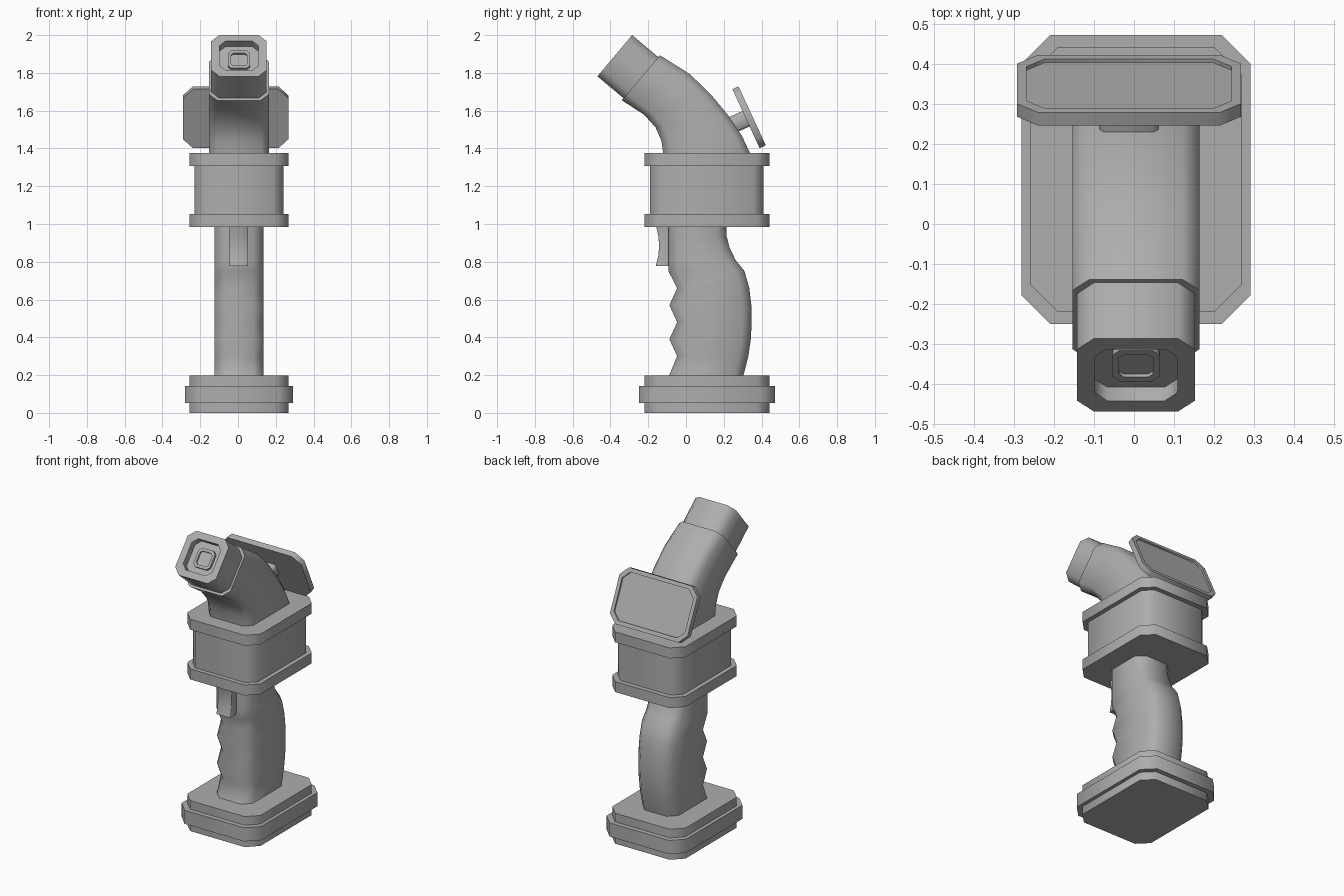
import bpy, bmesh, math

if "Cube" in bpy.data.objects:
    bpy.data.objects.remove(bpy.data.objects["Cube"])

CX = 0.005  # shared centre line of the body

# Dark grey plastic
grey = bpy.data.materials.new("dark_grey")
grey.diffuse_color = (0.42, 0.42, 0.42, 1)
grey.use_nodes = True
grey.node_tree.nodes["Principled BSDF"].inputs["Base Color"].default_value = grey.diffuse_color


def loft(name, rings, x0=CX, angle=50):
    """Skin chamfered rectangles; ring = (front (y,z), back (y,z), width, chamfer)."""
    bm = bmesh.new()
    loops = []
    for a, b, w, c in rings:
        length = math.dist(a, b)
        dy, dz = (b[0] - a[0]) / length, (b[1] - a[1]) / length
        h = w / 2
        outline = [(-h, c), (-h + c, 0), (h - c, 0), (h, c),
                   (h, length - c), (h - c, length), (-h + c, length), (-h, length - c)]
        loops.append([bm.verts.new((x0 + x, a[0] + dy * t, a[1] + dz * t)) for x, t in outline])
    for p, q in zip(loops, loops[1:]):
        for i in range(8):
            j = (i + 1) % 8
            bm.faces.new((p[i], p[j], q[j], q[i]))
    bm.faces.new(loops[0])
    bm.faces.new(loops[-1])
    finish(name, bm, angle)


def finish(name, bm, angle):
    bmesh.ops.recalc_face_normals(bm, faces=bm.faces)
    mesh = bpy.data.meshes.new(name)
    bm.to_mesh(mesh)
    bm.free()
    mesh.materials.append(grey)
    ob = bpy.data.objects.new(name, mesh)
    bpy.context.collection.objects.link(ob)
    bpy.ops.object.select_all(action='DESELECT')
    ob.select_set(True)
    bpy.context.view_layer.objects.active = ob
    bpy.ops.object.shade_smooth_by_angle(angle=math.radians(angle))


def stack(name, levels, x0=CX):
    """Horizontal stepped block; level = (z, y front, y back, width, chamfer)."""
    loft(name, [((y0, z), (y1, z), w, c) for z, y0, y1, w, c in levels], x0)


def along(name, centre, axis, levels, x0=CX):
    """Block along a tilted axis; level = (distance, width, height, chamfer)."""
    ay, az = axis
    uy, uz = (az, -ay) if ay < 0 else (-az, ay)
    rings = []
    for d, w, h, c in levels:
        y, z = centre[0] + ay * d, centre[1] + az * d
        rings.append(((y - uy * h / 2, z - uz * h / 2), (y + uy * h / 2, z + uz * h / 2), w, c))
    loft(name, rings, x0)


# Battery base with a wider middle band
small = (-0.219, 0.441, 0.526, 0.067)
wide = (-0.25, 0.472, 0.571, 0.072)
body = (-0.19, 0.41, 0.47, 0.055)
stack("battery_base", [(0, *small), (0.053, *small), (0.053, *wide),
                       (0.142, *wide), (0.142, *small), (0.198, *small)])

# Motor housing with two flanges
stack("housing", [(0.985, *small), (1.053, *small), (1.053, *body),
                  (1.308, *body), (1.308, *small), (1.376, *small)])

# Handle with finger grooves
grip = [(0.19, -0.093, 0.302), (0.3, -0.047, 0.33), (0.39, -0.088, 0.343),
        (0.48, -0.047, 0.348), (0.57, -0.088, 0.346), (0.66, -0.047, 0.335),
        (0.75, -0.093, 0.31), (0.81, -0.093, 0.262), (0.877, -0.093, 0.23),
        (0.935, -0.093, 0.215), (0.995, -0.093, 0.213)]
stack("handle", [(z, f, b, 0.258, 0.05) for z, f, b in grip])

# Trigger with a concave front
stack("trigger", [(z, y, -0.07, 0.098, 0.001) for z, y in
                  [(0.777, -0.16), (0.83, -0.147), (0.885, -0.142), (0.94, -0.147), (0.995, -0.16)]])

# Curved neck
neck = [((-0.12, 1.37), (0.341, 1.37)), ((-0.13, 1.44), (0.297, 1.465)),
        ((-0.16, 1.51), (0.222, 1.577)), ((-0.22, 1.577), (0.13, 1.688)),
        ((-0.285, 1.62), (0.02, 1.794)), ((-0.34, 1.655), (-0.138, 1.893))]
loft("neck", [(a, b, 0.318, 0.043) for a, b in neck])

# Nozzle: stepped recess with a raised hollow block inside
along("nozzle", (-0.377, 1.891), (-0.766, 0.643), [
    (-0.22, 0.294, 0.285, 0.043), (0, 0.294, 0.285, 0.043),
    (0, 0.208, 0.2, 0.032), (-0.045, 0.208, 0.2, 0.032),
    (-0.045, 0.118, 0.12, 0.018), (-0.03, 0.118, 0.12, 0.018),
    (-0.03, 0.086, 0.086, 0.012), (-0.04, 0.086, 0.086, 0.012)])

# Display: plate with recessed face, carried on a short stem
SX = -0.0125
tilt = (0.908, 0.419)
along("display", (0.334, 1.565), tilt, [
    (-0.018, 0.559, 0.344, 0.053), (0.018, 0.559, 0.344, 0.053),
    (0.018, 0.511, 0.294, 0.045), (0.008, 0.511, 0.294, 0.045)], SX)
along("display_stem", (0.334, 1.565), tilt, [
    (-0.13, 0.147, 0.09, 0.012), (-0.01, 0.147, 0.09, 0.012)], SX)
